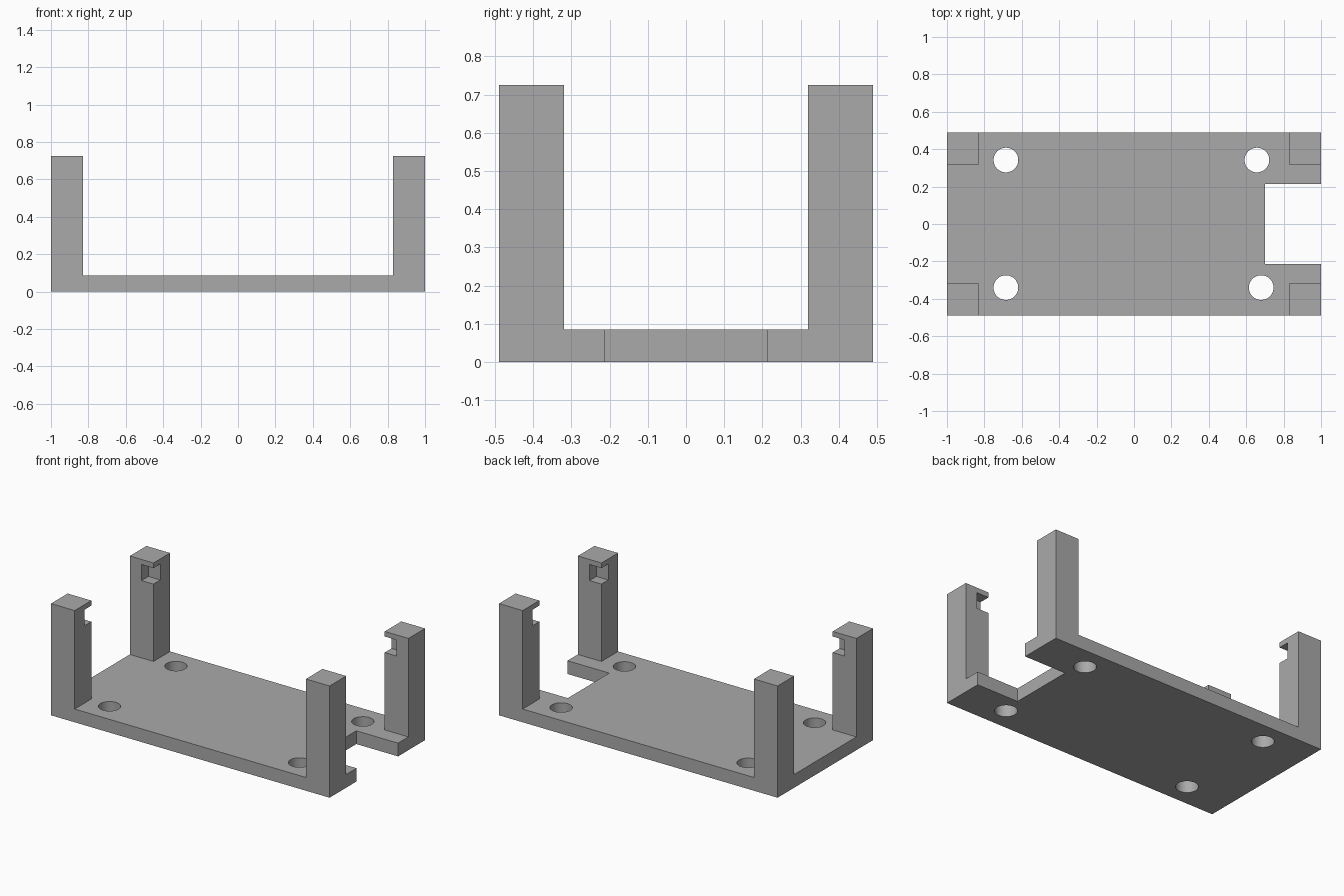
import bpy
import bmesh
from mathutils import Matrix, Vector

HALF_X, HALF_Y = 1.0, 0.489
FLOOR, TOP, POST = 0.086, 0.725, 0.17

cube = bpy.data.objects.get("Cube")
if cube:
    bpy.data.objects.remove(cube, do_unlink=True)

grey = bpy.data.materials.new("mid grey")
grey.use_nodes = True
grey.diffuse_color = (0.4, 0.4, 0.4, 1)
grey.node_tree.nodes["Principled BSDF"].inputs["Base Color"].default_value = (0.4, 0.4, 0.4, 1)


def add_box(bm, low, high):
    low, high = Vector(low), Vector(high)
    size = Matrix.Diagonal((*(high - low), 1))
    bmesh.ops.create_cube(bm, size=1, matrix=Matrix.Translation((low + high) / 2) @ size)


def finish(name, bm):
    mesh = bpy.data.meshes.new(name)
    bm.to_mesh(mesh)
    bm.free()
    obj = bpy.data.objects.new(name, mesh)
    bpy.context.collection.objects.link(obj)
    mesh.materials.append(grey)
    return obj


def box(name, low, high):
    bm = bmesh.new()
    add_box(bm, low, high)
    return finish(name, bm)


def combine(target, tool, operation):
    mod = target.modifiers.new(tool.name, 'BOOLEAN')
    mod.object, mod.operation, mod.solver = tool, operation, 'EXACT'
    bpy.context.view_layer.objects.active = target
    bpy.ops.object.modifier_apply(modifier=mod.name)
    bpy.data.objects.remove(tool, do_unlink=True)


# Base plate, to which the posts are fused
tray = box("mounting_tray", (-HALF_X, -HALF_Y, 0), (HALF_X, HALF_Y, FLOOR))

# Corner posts, each with a clip notch cut into its inner corner
for end, sx in (("right", -1), ("left", 1)):
    for side, sy in (("front", -1), ("back", 1)):
        def corner_box(name, x0, y0, x1, y1, z0, z1):
            xs, ys = sorted((sx * x0, sx * x1)), sorted((sy * y0, sy * y1))
            return box(name, (xs[0], ys[0], z0), (xs[1], ys[1], z1))

        ix, iy = HALF_X - POST, HALF_Y - POST
        post = corner_box(f"{side}_{end}_post", ix, iy, HALF_X, HALF_Y, 0, TOP)
        notch = corner_box("notch_cutter", ix - 0.05, iy - 0.05, ix + 0.086, iy + 0.07, 0.588, 0.692)
        combine(post, notch, 'DIFFERENCE')
        combine(tray, post, 'UNION')

# Cable opening in the left end
combine(tray, box("opening_cutter", (0.70, -0.213, -0.1), (1.1, 0.213, 0.2)), 'DIFFERENCE')

# Screw holes
for x, y in ((-0.685, 0.342), (0.657, 0.342), (-0.685, -0.34), (0.68, -0.34)):
    bm = bmesh.new()
    bmesh.ops.create_cone(bm, cap_ends=True, segments=48, radius1=0.066, radius2=0.066,
                          depth=0.4, matrix=Matrix.Translation((x, y, 0)))
    combine(tray, finish("hole_cutter", bm), 'DIFFERENCE')

# Smooth hole walls, sharp edges elsewhere
tray.select_set(True)
bpy.context.view_layer.objects.active = tray
bpy.ops.object.shade_smooth_by_angle()
